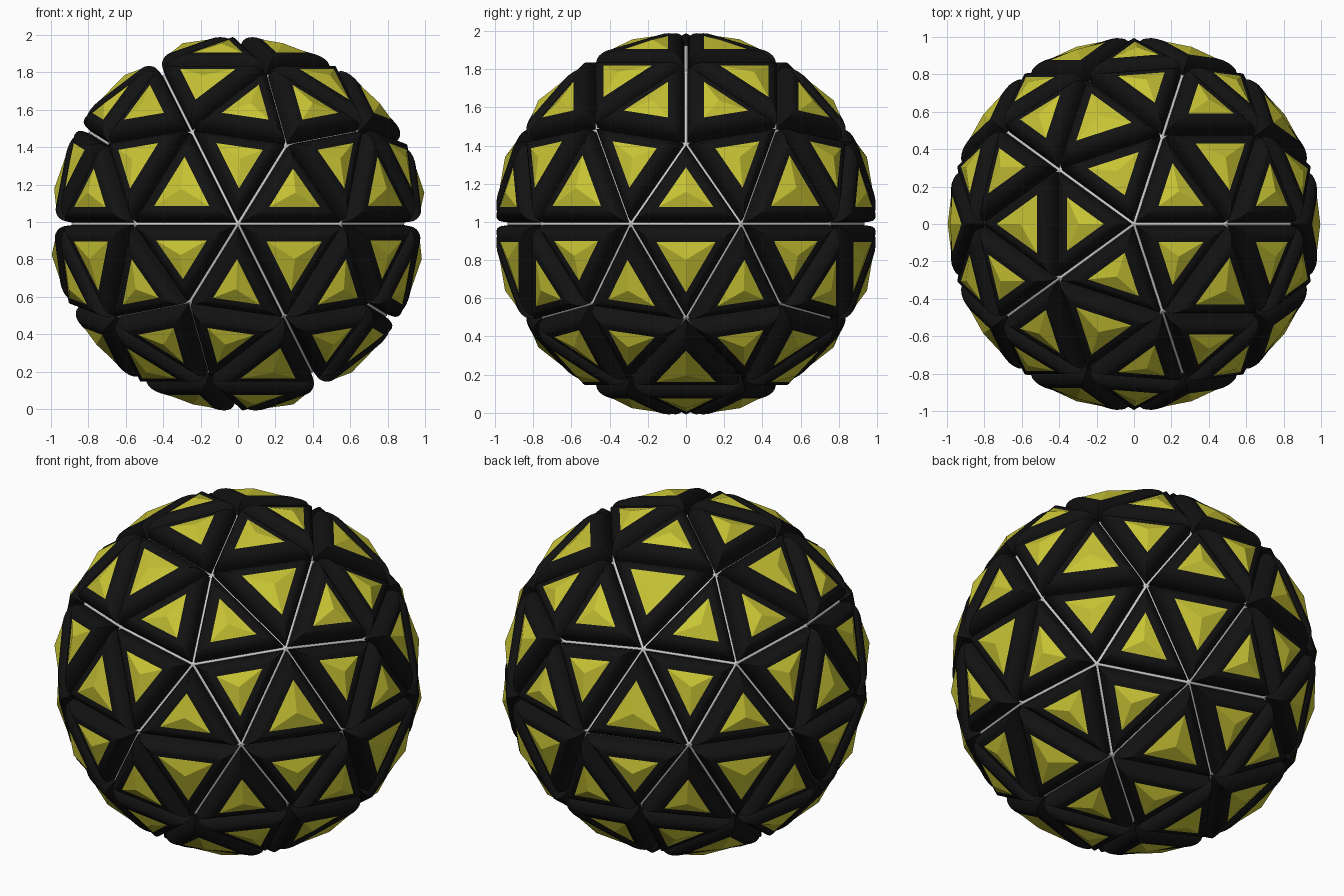
import bpy, bmesh, math
from mathutils import Vector

if "Cube" in bpy.data.objects:
    bpy.data.objects.remove(bpy.data.objects["Cube"])

R = 0.935          # core radius
GAP = 0.007        # half width of the seams
H = 0.10           # panel height
ROUND = 0.065      # rounding of panel rim
INSET = 0.077      # seam to pyramid base
PEAK = 0.027       # pyramid height
CENTRE = Vector((0, 0, 0.99))


def material(name, rgb):
    m = bpy.data.materials.new(name)
    m.diffuse_color = (*rgb, 1)
    m.use_nodes = True
    m.node_tree.nodes["Principled BSDF"].inputs["Base Color"].default_value = m.diffuse_color
    return m


def make_object(name, bm, mat=None):
    me = bpy.data.meshes.new(name)
    bm.to_mesh(me)
    bm.free()
    ob = bpy.data.objects.new(name, me)
    bpy.context.collection.objects.link(ob)
    ob.location = CENTRE
    if mat:
        me.materials.append(mat)
    return ob


# faceted core, visible through the seams
core = bmesh.new()
bmesh.ops.create_icosphere(core, subdivisions=2, radius=R)

# rim cross-section: (inset from seam, height above core face)
STEPS = 6
profile = [(GAP, -0.01)]
for i in range(STEPS + 1):
    a = math.pi / 2 * i / STEPS
    profile.append((GAP + ROUND * (1 - math.cos(a)), H - ROUND * (1 - math.sin(a))))
profile.append((INSET, H))

panels, pyramids = bmesh.new(), bmesh.new()
for f in core.faces:
    n = f.calc_center_median().normalized()
    p = [v.co.copy() for v in f.verts]
    n = (p[1] - p[0]).cross(p[2] - p[0]).normalized()
    # incentre and inradius give an even inset on every triangle
    side = [(p[(i + 1) % 3] - p[(i + 2) % 3]).length for i in range(3)]
    mid = sum((p[i] * side[i] for i in range(3)), Vector()) / sum(side)
    inr = 2 * f.calc_area() / sum(side)

    def ring(bm, t, u):
        return [bm.verts.new(mid + (q - mid) * (1 - t / inr) + n * u) for q in p]

    # black panel with rounded rim
    loops = [ring(panels, t, u) for t, u in profile]
    for a, b in zip(loops, loops[1:]):
        for i in range(3):
            j = (i + 1) % 3
            panels.faces.new((a[i], a[j], b[j], b[i]))

    # low yellow pyramid
    base = ring(pyramids, INSET, H)
    tip = pyramids.verts.new(mid + n * (H + PEAK))
    for i in range(3):
        pyramids.faces.new((base[i], base[(i + 1) % 3], tip))

make_object("core", core)
panel_ob = make_object("rounded_panels", panels, material("black", (0.006, 0.006, 0.006)))
pyr_ob = make_object("raised_pyramids", pyramids, material("yellow", (0.58, 0.55, 0.035)))

# smooth the rounded rims, keep mitred corners sharp
bpy.context.view_layer.objects.active = panel_ob
panel_ob.select_set(True)
bpy.ops.object.shade_smooth_by_angle(angle=math.radians(30))
